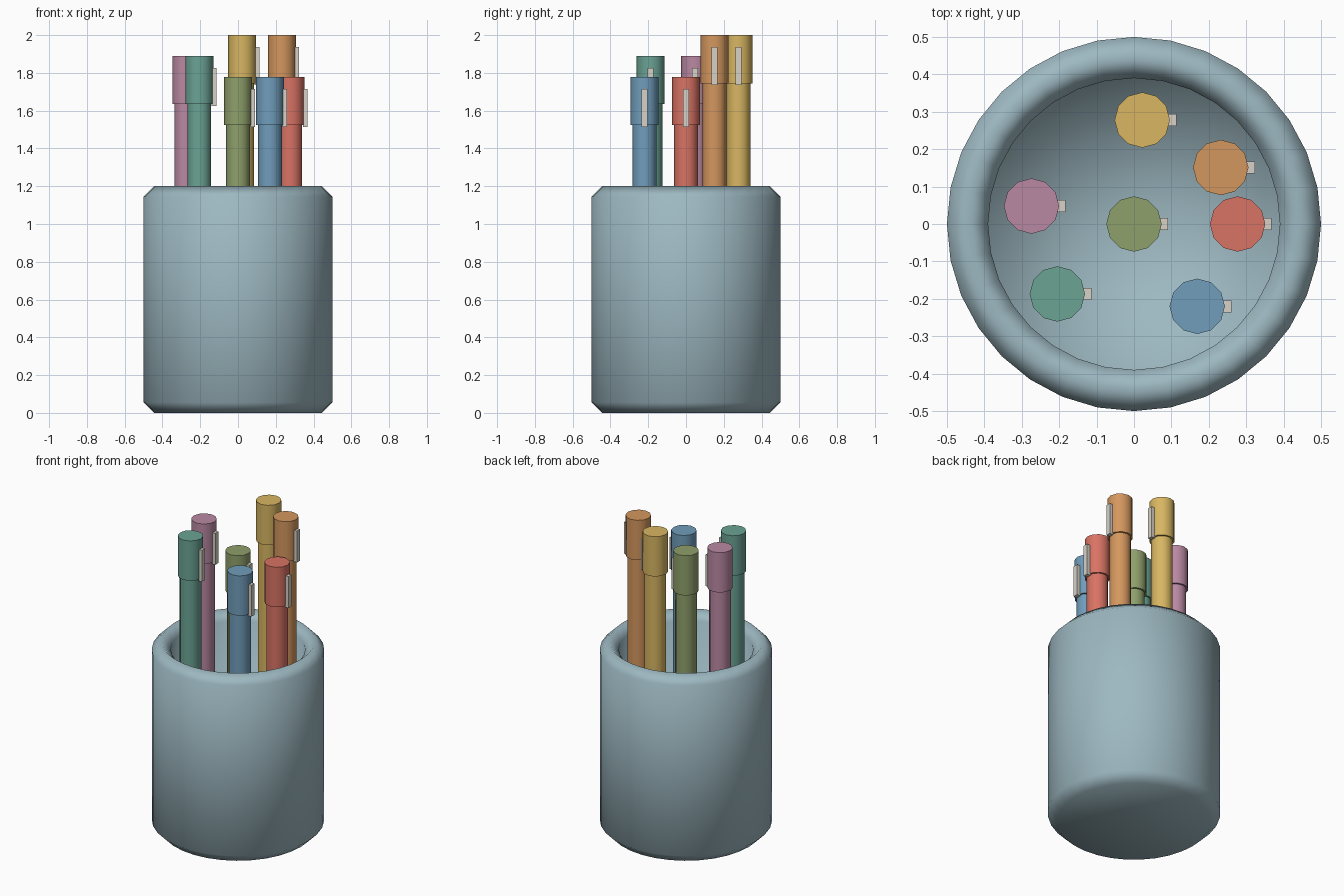
import bpy
import bmesh
import math
from mathutils import Vector

cube = bpy.data.objects.get("Cube")
if cube:
    bpy.data.objects.remove(cube, do_unlink=True)


def material(name, hex_code):
    """Flat material from an sRGB hex code, stored as linear values."""
    srgb = [int(hex_code[i:i + 2], 16) / 255 for i in (0, 2, 4)]
    colour = [c / 12.92 if c <= 0.04045 else ((c + 0.055) / 1.055) ** 2.4 for c in srgb] + [1]
    mat = bpy.data.materials.new(name)
    mat.use_nodes = True
    mat.diffuse_color = colour
    bsdf = next(n for n in mat.node_tree.nodes if n.type == 'BSDF_PRINCIPLED')
    bsdf.inputs["Base Color"].default_value = colour
    return mat


def lathe(name, profile, sides, mat):
    """Closed solid turned around z from (radius, height) points."""
    bm = bmesh.new()
    verts = [bm.verts.new((r, 0, z)) for r, z in profile]
    edges = [bm.edges.new(pair) for pair in zip(verts, verts[1:])]
    bmesh.ops.spin(bm, geom=verts + edges, cent=(0, 0, 0), axis=(0, 0, 1),
                   angle=math.tau, steps=sides, use_merge=True)
    bmesh.ops.remove_doubles(bm, verts=bm.verts, dist=0.0005)
    bmesh.ops.recalc_face_normals(bm, faces=bm.faces)
    mesh = bpy.data.meshes.new(name)
    bm.to_mesh(mesh)
    bm.free()
    mesh.materials.append(mat)
    mesh.shade_smooth()
    obj = bpy.data.objects.new(name, mesh)
    bpy.context.collection.objects.link(obj)
    return obj


def cylinder(name, xy, radius, bottom, top, mat):
    bpy.ops.mesh.primitive_cylinder_add(vertices=12, radius=radius, depth=top - bottom,
                                        location=(*xy, (top + bottom) / 2))
    obj = bpy.context.object
    obj.name = name
    obj.data.materials.append(mat)
    bpy.ops.object.shade_smooth_by_angle(angle=math.radians(40))


def box(name, low, high, mat):
    low, high = Vector(low), Vector(high)
    bpy.ops.mesh.primitive_cube_add(size=1, location=(low + high) / 2)
    obj = bpy.context.object
    obj.name = name
    obj.scale = high - low
    obj.data.materials.append(mat)


# Cup with chamfered foot and rim
RADIUS, HEIGHT, CHAMFER, WALL = 0.5, 1.2, 0.055, 0.11
FLOOR = WALL
lathe("cup", [
    (0, 0), (RADIUS - CHAMFER, 0), (RADIUS, CHAMFER),
    (RADIUS, HEIGHT - CHAMFER), (RADIUS - CHAMFER, HEIGHT),
    (RADIUS - WALL, HEIGHT - CHAMFER), (RADIUS - WALL, FLOOR), (0, FLOOR),
], 32, material("cup blue grey", "9DB8C1"))

# Markers: colour, sRGB code, position, top height
LOW, MID, TALL = 1.778, 1.889, 2.0
MARKERS = [
    ("olive", "8FA06B", (0, 0), LOW),
    ("red", "D97364", (0.277, 0), LOW),
    ("orange", "D4975E", (0.232, 0.151), TALL),
    ("yellow", "D8B662", (0.022, 0.278), TALL),
    ("mauve", "BA89A3", (-0.274, 0.048), MID),
    ("teal", "6BA394", (-0.205, -0.187), MID),
    ("blue", "709DBB", (0.169, -0.22), LOW),
]
clip_mat = material("clip light grey", "D7D2C8")

for colour, code, (x, y), top in MARKERS:
    mat = material(colour, code)
    cylinder(colour + "_marker_body", (x, y), 0.063, FLOOR, top - 0.2, mat)
    cylinder(colour + "_marker_cap", (x, y), 0.074, top - 0.255, top, mat)
    box(colour + "_marker_clip", (x + 0.066, y - 0.016, top - 0.265),
        (x + 0.091, y + 0.016, top - 0.064), clip_mat)
